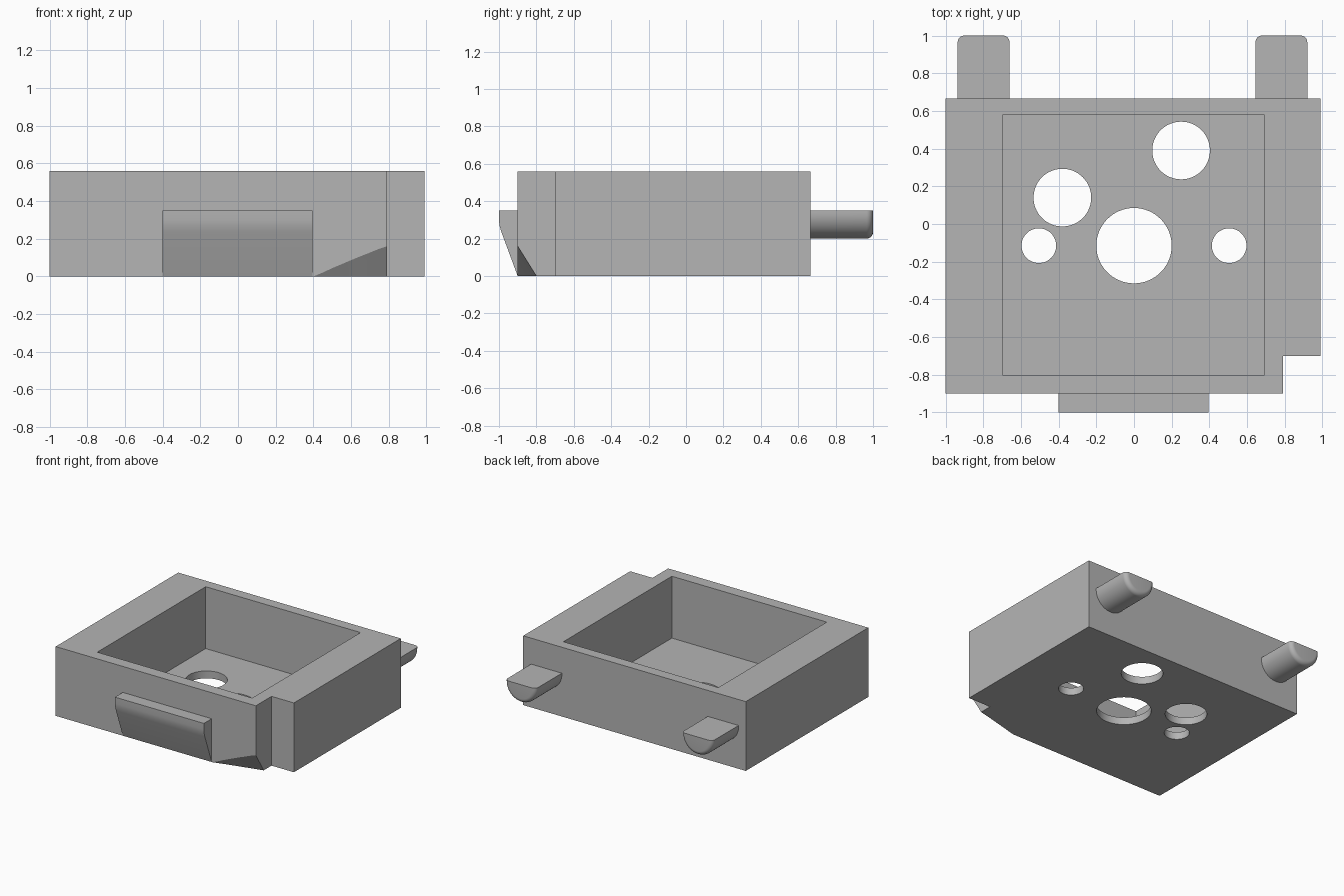
import bpy
import bmesh
import math

cube = bpy.data.objects.get("Cube")
if cube:
    bpy.data.objects.remove(cube, do_unlink=True)

grey = bpy.data.materials.new("plain grey")
grey.use_nodes = True
grey.diffuse_color = (0.46, 0.46, 0.46, 1)
grey.node_tree.nodes["Principled BSDF"].inputs["Base Color"].default_value = grey.diffuse_color


def loft(name, rings):
    """Join matching rings of points into a closed solid."""
    bm = bmesh.new()
    loops = [[bm.verts.new(p) for p in ring] for ring in rings]
    for a, b in zip(loops, loops[1:]):
        for i in range(len(a)):
            j = (i + 1) % len(a)
            bm.faces.new((a[i], a[j], b[j], b[i]))
    bm.faces.new(loops[0])
    bm.faces.new(loops[-1])
    bmesh.ops.recalc_face_normals(bm, faces=bm.faces)
    mesh = bpy.data.meshes.new(name)
    bm.to_mesh(mesh)
    bm.free()
    mesh.materials.append(grey)
    obj = bpy.data.objects.new(name, mesh)
    bpy.context.collection.objects.link(obj)
    return obj


def prism(name, outline, low, high):
    return loft(name, [[(x, y, z) for x, y in outline] for z in (low, high)])


def activate(obj):
    bpy.ops.object.select_all(action='DESELECT')
    obj.select_set(True)
    bpy.context.view_layer.objects.active = obj


def cut(target, cutter):
    cutter.hide_render = True
    mod = target.modifiers.new("cut", 'BOOLEAN')
    mod.operation = 'DIFFERENCE'
    mod.solver = 'EXACT'
    mod.object = cutter
    activate(target)
    bpy.ops.object.modifier_apply(modifier=mod.name)
    bpy.data.objects.remove(cutter, do_unlink=True)


def smooth(obj):
    activate(obj)
    bpy.ops.object.shade_smooth_by_angle(angle=math.radians(30))


# Housing block with a notched front corner
FRONT, BACK, TOP, FLOOR = -0.9, 0.665, 0.56, 0.06
body = prism("housing", [(-1, FRONT), (0.79, FRONT), (0.79, -0.7), (0.99, -0.7),
                         (0.99, BACK), (-1, BACK)], 0, TOP)

# Open square pocket
cut(body, prism("pocket_cutter", [(-0.695, -0.805), (0.69, -0.805),
                                  (0.69, 0.58), (-0.695, 0.58)], FLOOR, TOP + 0.1))

# Round holes through the floor
for x, y, r in [(0, -0.115, 0.2), (0.25, 0.39, 0.153), (-0.38, 0.14, 0.153),
                (-0.505, -0.115, 0.092), (0.505, -0.115, 0.092)]:
    circle = [(x + r * math.cos(math.tau * i / 64), y + r * math.sin(math.tau * i / 64))
              for i in range(64)]
    cut(body, prism("hole_cutter", circle, -0.1, FLOOR + 0.1))

# Sloping relief that grows towards the notch under the front edge
sections = []
for t in (-0.02, 0.25, 0.5, 0.75, 1.02):
    x = 0.4 + 0.39 * t
    rise = 0.16 * t + 0.03 * t * (1 - t)
    run = 0.1 * t
    # extend the slope line beyond the block on both ends
    sections.append([(x, FRONT - 0.1, rise + 0.16), (x, FRONT + run + 0.0625, -0.1),
                     (x, FRONT - 0.1, -0.1)])
cut(body, loft("relief_cutter", sections))
smooth(body)

# Front catch with a sloping underside
catch = [(FRONT + 0.01, 0), (FRONT, 0), (-0.987, 0.235), (-0.997, 0.27), (-1, 0.3),
         (-1, 0.35), (FRONT + 0.01, 0.35)]
smooth(loft("front_catch", [[(x, y, z) for y, z in catch] for x in (-0.4, 0.395)]))


# Rear pegs: flat on top, round below, with a filleted end
def peg(name, cx, radius=0.1375, z_top=0.35, z_mid=0.3375, fillet=0.035):
    rings = []
    stations = [(BACK - 0.01, 0)]
    for i in range(9):
        a = math.pi / 2 * i / 8
        stations.append((1 - fillet + fillet * math.sin(a), fillet * (1 - math.cos(a))))
    for y, inset in stations:
        r = radius - inset
        ring = [(cx - r, y, z_top)]
        for k in range(33):
            b = math.pi * (1 + k / 32)
            ring.append((cx + r * math.cos(b), y, z_mid + r * math.sin(b)))
        ring.append((cx + r, y, z_top))
        rings.append(ring)
    smooth(loft(name, rings))


peg("right_rear_peg", -0.798)
peg("left_rear_peg", 0.782)
